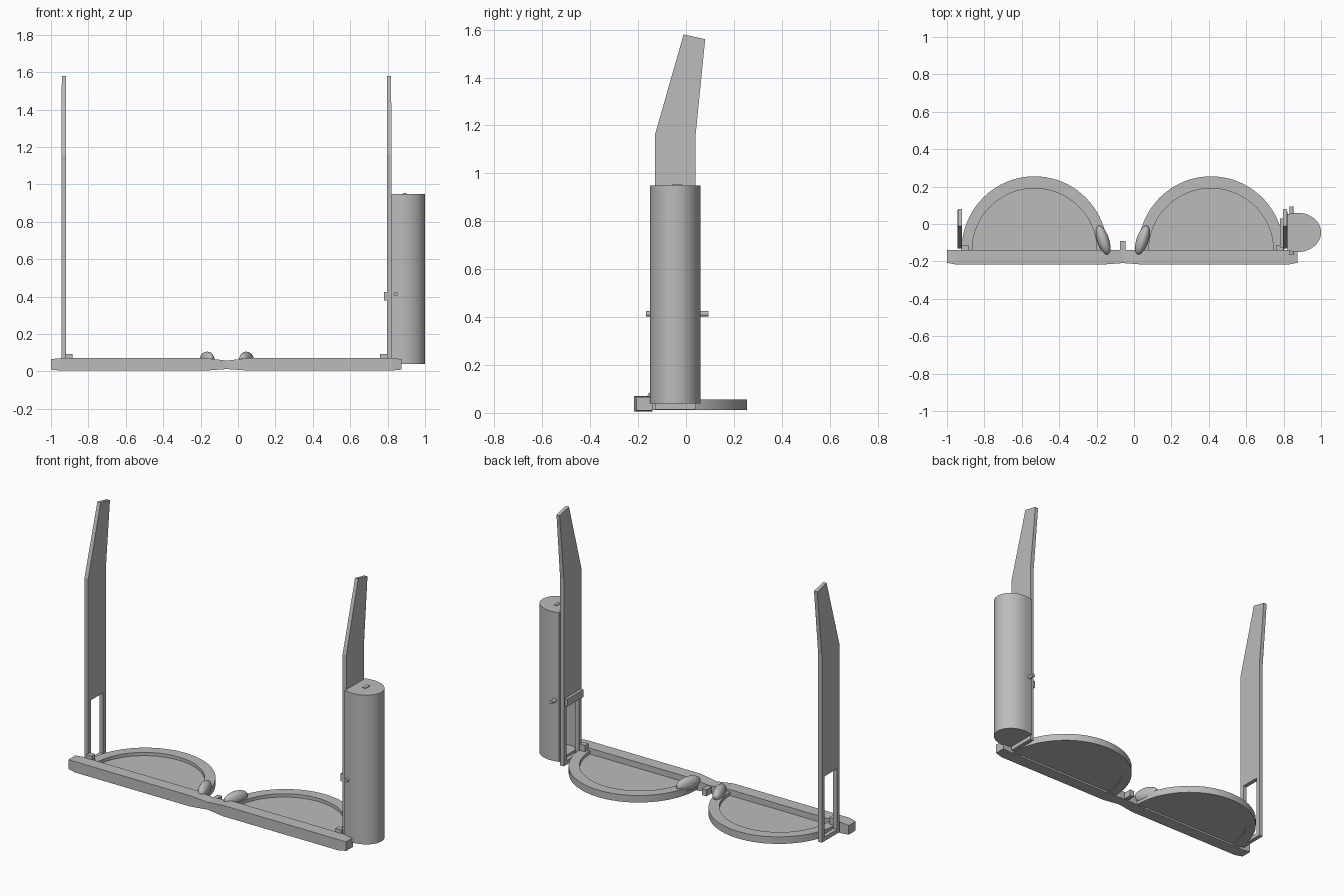
import bpy, bmesh, math
from mathutils import Matrix, Vector

cube = bpy.data.objects.get("Cube")
if cube:
    bpy.data.objects.remove(cube, do_unlink=True)

grey = bpy.data.materials.new("plain grey")
grey.use_nodes = True
grey.diffuse_color = (0.5, 0.5, 0.5, 1)
grey.node_tree.nodes["Principled BSDF"].inputs["Base Color"].default_value = (0.5, 0.5, 0.5, 1)


def finish(name, bm, smooth=False):
    bmesh.ops.recalc_face_normals(bm, faces=bm.faces)
    mesh = bpy.data.meshes.new(name)
    bm.to_mesh(mesh)
    bm.free()
    obj = bpy.data.objects.new(name, mesh)
    obj.data.materials.append(grey)
    bpy.context.collection.objects.link(obj)
    if smooth:
        bpy.ops.object.select_all(action='DESELECT')
        obj.select_set(True)
        bpy.context.view_layer.objects.active = obj
        bpy.ops.object.shade_smooth_by_angle(angle=math.radians(30))
    return obj


def loft(name, rings, smooth=False):
    """Skin matching closed rings and cap both ends."""
    bm = bmesh.new()
    loops = [[bm.verts.new(p) for p in ring] for ring in rings]
    n = len(loops[0])
    for a, b in zip(loops, loops[1:]):
        for i in range(n):
            j = (i + 1) % n
            bm.faces.new((a[i], a[j], b[j], b[i]))
    bm.faces.new(loops[0])
    bm.faces.new(loops[-1])
    return finish(name, bm, smooth)


def prism_z(name, outline, z0, z1, smooth=False):
    return loft(name, [[(x, y, z) for x, y in outline] for z in (z0, z1)], smooth)


def box(name, x0, x1, y0, y1, z0, z1):
    return prism_z(name, [(x0, y0), (x1, y0), (x1, y1), (x0, y1)], z0, z1)


def arc(cx, cy, rx, ry, a0, a1, n):
    angles = [math.radians(a0 + (a1 - a0) * i / n) for i in range(n + 1)]
    return [(cx + rx * math.cos(a), cy + ry * math.sin(a)) for a in angles]


MID = -0.06      # centre line of the frame
BACK = -0.14     # rear face of the brow bar

# Brow bar: pinched at the bridge, slightly rounded at the ends
sections = [(-1, -0.207, 0.010, 0.066), (-0.95, -0.217, 0.005, 0.071),
            (-0.17, -0.217, 0.005, 0.071), (MID, -0.209, 0.013, 0.058),
            (0.05, -0.217, 0.005, 0.071), (0.825, -0.217, 0.005, 0.071),
            (0.875, -0.207, 0.010, 0.066)]
loft("brow_bar", [[(x, y, lo), (x, BACK, lo), (x, BACK, hi), (x, y, hi)]
                  for x, y, lo, hi in sections])

# Half-round rims, lenses and nose pads, one on each side of the bridge
for side, label in ((-1, "right"), (1, "left")):
    cx = MID + side * 0.472
    outer = arc(cx, BACK, 0.39, 0.395, 0, 180, 40)
    inner = arc(cx, BACK, 0.333, 0.33, 180, 0, 40)
    prism_z(label + "_rim", outer + inner, 0.012, 0.055, True)
    prism_z(label + "_lens", arc(cx, BACK, 0.336, 0.333, 0, 180, 40), 0.016, 0.035)

    bm = bmesh.new()
    bmesh.ops.create_uvsphere(bm, u_segments=24, v_segments=14, radius=1)
    place = (Matrix.Translation((MID + side * 0.105, -0.086, 0.064))
             @ Matrix.Rotation(math.radians(-side * 18), 4, 'Z')
             @ Matrix.Diagonal((0.032, 0.081, 0.042, 1)))
    bmesh.ops.transform(bm, matrix=place, verts=bm.verts)
    finish(label + "_nose_pad", bm, True)

box("bridge_tab", MID - 0.014, MID + 0.014, BACK - 0.005, -0.09, 0.015, 0.055)


# Temples: tapered blade above an open two-rail slot
def temple(label, x0, x1, tip0, tip1):
    profile = [(-0.13, 0.41, x0, x1), (-0.13, 1.16, x0, x1),
               (-0.01, 1.58, tip0, tip1), (0.08, 1.56, tip0, tip1),
               (0.04, 1.16, x0, x1), (0.04, 0.41, x0, x1)]
    loft(label + "_temple_blade",
         [[(p[k], p[0], p[1]) for p in profile] for k in (2, 3)])
    box(label + "_temple_front_rail", x0, x1, -0.13, -0.105, 0.015, 0.41)
    box(label + "_temple_back_rail", x0, x1, 0.015, 0.04, 0.015, 0.41)
    box(label + "_temple_foot", x0, x1, -0.105, 0.015, 0.015, 0.04)


temple("right", -0.945, -0.92, -0.942, -0.92)
temple("left", 0.797, 0.822, 0.797, 0.818)

# Hinge blocks behind the bar
for label, x0, x1 in (("right", -0.925, -0.885), ("left", 0.76, 0.80)):
    box(label + "_hinge", x0, x1, BACK - 0.005, -0.113, 0.04, 0.094)

# Hollow housing on the left temple, open towards the blade
HX, HY = 0.875, -0.045
shell = [(0.82, -0.143)] + arc(HX, HY, 0.125, 0.105, -90, 90, 32) + [(0.82, 0.053)]
cavity = [(0.82, 0.039)] + arc(HX, HY, 0.111, 0.091, 90, -90, 32) + [(0.82, -0.129)]
prism_z("housing_shell", shell + cavity, 0.042, 0.945, True)
prism_z("housing_floor", shell, 0.04, 0.055, True)
prism_z("housing_cap", shell, 0.935, 0.95, True)
box("cap_key", 0.882, 0.902, -0.058, -0.015, 0.949, 0.954)

# Cross pin through the housing and the sliding catch on the inner face
bm = bmesh.new()
bmesh.ops.create_cone(bm, cap_ends=True, segments=16, radius1=0.011, radius2=0.011, depth=0.26)
bmesh.ops.transform(bm, matrix=Matrix.Translation(Vector((0.843, -0.036, 0.414)))
                    @ Matrix.Rotation(math.pi / 2, 4, 'X'), verts=bm.verts)
finish("cross_pin", bm, True)
box("slide_catch", 0.78, 0.80, -0.125, 0.03, 0.38, 0.425)
